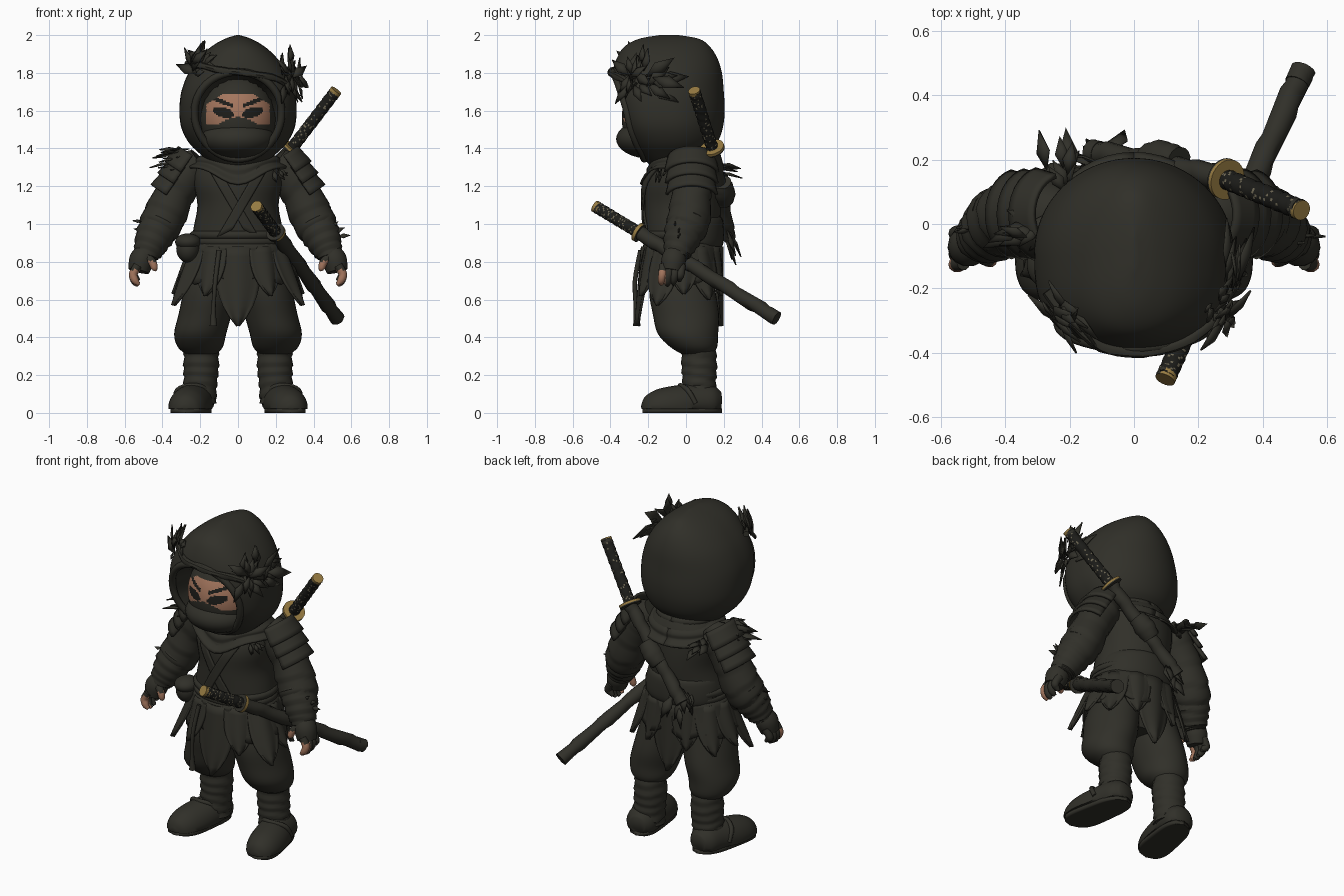
import bpy, bmesh, math, random
from mathutils import Vector as V
from mathutils.bvhtree import BVHTree

random.seed(4)
if "Cube" in bpy.data.objects:
    bpy.data.objects.remove(bpy.data.objects["Cube"])


def material(name, rgb):
    m = bpy.data.materials.new(name)
    m.use_nodes = True
    m.diffuse_color = (*rgb, 1)
    bsdf = m.node_tree.nodes["Principled BSDF"]
    bsdf.inputs["Base Color"].default_value = (*rgb, 1)
    bsdf.inputs["Roughness"].default_value = 0.8
    return m


CLOTH = material("dark olive cloth", (0.03, 0.029, 0.022))
BLACK = material("black wrap", (0.012, 0.012, 0.01))
SKIN = material("skin", (0.37, 0.18, 0.11))
GOLD = material("old gold", (0.31, 0.2, 0.055))
TAN = material("grip speckle", (0.16, 0.14, 0.09))


def finish(name, bm, mats=(CLOTH,), rule=None, thick=0):
    bmesh.ops.recalc_face_normals(bm, faces=bm.faces)
    for f in bm.faces:
        f.smooth = True
        if rule:
            f.material_index = rule(f.calc_center_median())
    me = bpy.data.meshes.new(name)
    bm.to_mesh(me)
    bm.free()
    me.set_sharp_from_angle(angle=0.8)
    for m in mats:
        me.materials.append(m)
    ob = bpy.data.objects.new(name, me)
    bpy.context.scene.collection.objects.link(ob)
    if thick:
        mod = ob.modifiers.new("thickness", "SOLIDIFY")
        mod.thickness, mod.offset = thick, 0


def spline(rows, n):
    """Catmull-Rom through rows of equal-length tuples."""
    out = []
    for i in range(len(rows) - 1):
        a, b, c, d = (rows[max(0, min(len(rows) - 1, i + k))] for k in (-1, 0, 1, 2))
        for j in range(n):
            t = j / n
            out.append([(2 * q + (r - p) * t + (2 * p - 5 * q + 4 * r - s) * t * t
                         + (3 * q - p - 3 * r + s) * t ** 3) / 2 for p, q, r, s in zip(a, b, c, d)])
    return out + [list(rows[-1])]


def skin_rings(rings, closed=False):
    bm = bmesh.new()
    vs = [[bm.verts.new(p) for p in r] for r in rings]
    n = len(vs[0])
    for a, b in zip(vs, vs[1:] + vs[:1] if closed else vs[1:]):
        for i in range(n):
            bm.faces.new((a[i], a[(i + 1) % n], b[(i + 1) % n], b[i]))
    if not closed:
        bm.faces.new(vs[0])
        bm.faces.new(vs[-1])
    return bm


def loft_bm(rows, sides=32, n=4, boxy=1.0):
    """Rows of x, y, z, half width, half depth; boxy below 1 squares off the front."""
    turn = [math.tau * i / sides for i in range(sides)]
    depth = lambda s: s if s > 0 else -(-s) ** boxy
    return skin_rings([[(x + rx * math.cos(a), y + ry * depth(math.sin(a)), z) for a in turn]
                       for x, y, z, rx, ry in spline(rows, n)])


def tube(name, rows, mats=(CLOTH,), sides=16, n=4, ridge=(0, 0), rule=None, closed=False, floor=0):
    """Rows of x, y, z, radius; ridge gives the wrap count and height."""
    pts = rows if closed else spline(rows, n)
    rings = []
    for k, (x, y, z, r) in enumerate(pts):
        nxt = pts[(k + 1) % len(pts)] if closed else pts[min(k + 1, len(pts) - 1)]
        t = (V(nxt[:3]) - V(pts[k - 1 if closed else max(k - 1, 0)][:3])).normalized()
        a = t.cross(V((0, 1, 0)) if abs(t.y) < 0.9 else V((1, 0, 0))).normalized()
        b, ring = t.cross(a), []
        for i in range(sides):
            w = math.tau * i / sides
            rr = r * (1 + ridge[1] * ((k / len(pts) * ridge[0] + 0.25 * math.sin(w)) % 1))
            p = V((x, y, z)) + a * rr * math.cos(w) + b * rr * math.sin(w)
            p.z = max(p.z, floor)
            ring.append(p)
        rings.append(ring)
    finish(name, skin_rings(rings, closed), mats, rule)


def shell(name, f, nu=12, nv=8, thick=0.012):
    """Thin cloth sheet from f(u in -1..1, v in 0..1)."""
    bm = bmesh.new()
    g = [[bm.verts.new(f(2 * i / nu - 1, j / nv)) for i in range(nu + 1)] for j in range(nv + 1)]
    for j in range(nv):
        for i in range(nu):
            bm.faces.new((g[j][i], g[j][i + 1], g[j + 1][i + 1], g[j + 1][i]))
    finish(name, bm, thick=thick)


def ball(name, loc, size, mats=(CLOTH,), rule=None, seg=32):
    bm = bmesh.new()
    bmesh.ops.create_uvsphere(bm, u_segments=seg, v_segments=seg // 2, radius=1)
    for v in bm.verts:
        v.co = V(loc) + V(a * b for a, b in zip(v.co, size))
    finish(name, bm, mats, rule)


def leaves(name, base, face, aim, count, length, spread=0.8, scatter=0.03, lift=0.25):
    """Broad leaves lying against a surface that looks along face, pointing around aim."""
    bm = bmesh.new()
    rnd = lambda: V(random.uniform(-1, 1) for _ in range(3))
    out = V(face).normalized()
    for _ in range(count):
        d = V(aim).normalized() + rnd() * spread
        d = ((d - out * d.dot(out)).normalized() + out * random.uniform(0, lift)).normalized()
        b = V(base) + rnd() * scatter
        side = d.cross(out + rnd() * 0.4).normalized()
        up, size = side.cross(d), length * random.uniform(0.7, 1.15)
        l, r = (b + d * size * 0.45 + side * s * size * 0.2 for s in (1, -1))
        v = [bm.verts.new(p) for p in (b, l, b + d * size, r, b + d * size * 0.5 + up * size * 0.07)]
        for i in range(4):
            bm.faces.new((v[i], v[(i + 1) % 4], v[4]))
    finish(name, bm, thick=0.006)


# Hood with a recessed face opening and folded edge
hood = loft_bm([(0, -.06, 1.31, .13, .13), (0, -.07, 1.37, .2, .18), (0, -.07, 1.43, .26, .235),
                (0, -.08, 1.51, .3, .275), (0, -.09, 1.6, .31, .295), (0, -.1, 1.7, .3, .3),
                (0, -.1, 1.8, .262, .29), (0, -.1, 1.88, .205, .265), (0, -.1, 1.94, .14, .225),
                (0, -.09, 1.98, .07, .16), (0, -.09, 2.0, .008, .05)], 72, 5, .64)
hood_tree = BVHTree.FromBMesh(hood)


def front_of(tree, x, z, lift=0.0):
    hit = tree.ray_cast(V((x, -2, z)), V((0, 1, 0)))[0]
    return (hit.y if hit else -0.2) - lift


for v in hood.verts:
    e = (v.co.x / .225) ** 2 + ((v.co.z - 1.57) / .23) ** 2
    if e < 1 and v.co.y < -0.1:
        v.co.y += 0.17 * min(1, (1 - e) * 4)
finish("hood", hood)
rim = []
for i in range(56):
    a = math.tau * i / 56
    x, z = .23 * math.sin(a) * (1 + .06 * math.cos(a)), 1.575 + .23 * math.cos(a)
    rim.append((x, front_of(hood_tree, x, z, -.004), z, .02))
tube("hood_rim", rim, closed=True, sides=10)


# Face with skin band, brows and eyes, and the mask below
def face_paint(c):
    x = abs(c.x)
    low = 1.53 + .035 * max(0, 1 - (x / .1) ** 2)
    if c.y > -.17 or x > .168 or not low < c.z < 1.69 - max(0, x - .075) * .6:
        return 0
    if .025 < x < .15 and abs(c.z - 1.615 - .38 * x) < .011:
        return 1
    if ((x - .078) / .056) ** 2 + ((c.z - 1.59 - .2 * (x - .078)) / .027) ** 2 < 1:
        return 1
    return 2


ball("face", (0, -.15, 1.56), (.2, .19, .23), (CLOTH, BLACK, SKIN), face_paint, 180)
ball("face_mask", (0, -.185, 1.45), (.195, .185, .105))

# Leafy branch around the brow
branch = []
for x, z in ((-.27, 1.85), (-.2, 1.84), (-.1, 1.815), (0, 1.805), (.1, 1.79), (.2, 1.77), (.27, 1.73)):
    branch.append((x, front_of(hood_tree, x, z, .008), z, .016))
tube("brow_branch", branch, sides=8, ridge=(5, .3))
leaves("right_brow_leaves", (-.225, -.29, 1.82), (-.7, -.6, .3), (0, -.1, .2), 16, .14)
leaves("left_brow_leaves", (.26, -.28, 1.77), (.8, -.5, .2), (0, 0, 0), 18, .13)
leaves("left_side_leaves", (.295, -.19, 1.75), (1, 0, .2), (0, 1, -.1), 9, .17, .6)
leaves("left_upright_leaves", (.26, -.25, 1.82), (.8, -.5, .2), (.1, 0, 1), 3, .12, .2)

# Torso, cowl, crossed robe and belt
torso = loft_bm([(0, -.01, .58, .17, .12), (0, -.01, .75, .25, .17), (0, -.02, .88, .25, .19),
                 (0, -.02, .98, .235, .195), (0, -.015, 1.1, .215, .205), (0, -.015, 1.22, .235, .205),
                 (0, 0, 1.32, .22, .175), (0, 0, 1.42, .12, .12)])
torso_tree = BVHTree.FromBMesh(torso)
finish("torso", torso)


def cowl(u, v):
    a = u * math.pi
    r, dip = .15 + .1 * v, v * (.09 * max(0, math.cos(a)) ** 7 + .05 * max(0, -math.cos(a)))
    fold = .01 * math.sin(v * 14)
    return (1.02 * (r + fold) * math.sin(a), -.01 - (.88 * r + fold) * math.cos(a), 1.4 - .1 * v - dip)


shell("cowl", cowl, 40, 14)
for s, name in ((1, "left_lapel"), (-1, "right_lapel")):
    def lapel(u, v, s=s):
        x, z = s * (.15 - .22 * v + .04 * u), 1.33 - .38 * v + .02 * u
        return x, front_of(torso_tree, x, z, .012 if s > 0 else .006), z
    shell(name, lapel, 6, 12)
for k in range(3):
    finish("belt_wrap", loft_bm([(0, -.02, z + .85 + .036 * k, .235 + w, .19 + w)
                                 for z, w in ((0, .008), (.01, .018), (.03, .018), (.04, .005))], 36, 2))
finish("back_sash", loft_bm([(0, y, z, w, .195) for y, z, w in (
    (-.01, .87, .235), (.003, .9, .24), (.005, .96, .235), (0, 1.02, .22), (-.015, 1.04, .2))], 36, 3))


# Short skirt with broad pointed flaps below it
def skirt(u, v):
    a = u * math.pi
    r = .06 * v * abs(math.sin(a)) + .006 * v * math.cos(9 * a)
    return (.245 + r) * math.sin(a), -.02 - (.2 + r) * math.cos(a), .9 - .2 * v - .02 * v * math.cos(7 * a)


shell("skirt", skirt, 48, 6)
for a, w, low, flare in ((0, .5, .46, .035), (.6, .36, .62, .06), (1.15, .36, .57, .125), (1.6, .36, .63, .09),
                         (2.1, .36, .6, .08), (2.65, .36, .62, .03), (3.14, .5, .46, 0)):
    for s in ((1, -1) if 0 < a < 3 else (1,)):
        def flap(u, v, s=s):
            t = s * (a + u * w * (1 - .95 * v ** 3))
            r = flare * v + .008 * math.cos(u * 4)
            return (.25 + r) * math.sin(t), -.02 - (.205 + r) * math.cos(t), .88 + (low - .88) * v
        shell("skirt_flap", flap)
tube("belt_cord", [(-.1, -.24, .86, .013), (-.12, -.27, .7, .012), (-.13, -.265, .55, .012),
                   (-.13, -.26, .46, .02)], sides=8)
ball("hip_pouch", (-.265, -.12, .87), (.062, .07, .075))
ball("pouch_lid", (-.265, -.125, .905), (.068, .076, .045))

for s, side in ((1, "left_"), (-1, "right_")):
    # Legs and boots
    finish(side + "trouser", loft_bm([(s * x, y, z, rx, ry) for x, y, z, rx, ry in (
        (.11, -.02, .8, .12, .15), (.145, -.02, .65, .14, .175), (.175, 0, .52, .14, .175),
        (.2, .01, .42, .138, .16), (.2, .04, .35, .12, .125), (.195, .06, .31, .08, .08))]))
    tube(side + "shin_wrap", [(s * .195, .065, .36, .084), (s * .195, .07, .25, .088), (s * .2, .07, .15, .084),
                              (s * .21, .07, .06, .09)], sides=20, n=8, ridge=(6, .12))
    tube(side + "boot", [(s * .21, .185, .06, .05), (s * .215, .14, .06, .088), (s * .23, .05, .055, .1),
                         (s * .255, -.06, .035, .108), (s * .272, -.15, .025, .098), (s * .28, -.21, .022, .068),
                         (s * .282, -.235, .02, .02)], sides=24, floor=.02)

    def sole(u, v, s=s):
        w = (.085 + .018 * v) * math.sqrt(max(0, 1 - abs(2 * v - 1) ** 4))
        return s * (.21 + .068 * v + u * w), .19 - .42 * v, .012
    shell(side + "sole", sole, 12, 24, .024)
    tube(side + "boot_strap", [(s * x, y, z, .014) for x, y, z in (
        (.135, .05, .05), (.16, .01, .12), (.24, -.03, .145), (.32, .01, .12), (.33, .05, .05))], sides=8)
    # Sleeves, gauntlets and layered shoulder plates
    tube(side + "sleeve", [(s * .2, .02, 1.34, .07), (s * .26, .03, 1.28, .1), (s * .33, .03, 1.17, .1),
                           (s * .38, .02, 1.06, .108), (s * .42, .005, .98, .105), (s * .45, -.01, .93, .08)],
         sides=24, n=6, ridge=(5, .08))
    tube(side + "forearm_wrap", [(s * .4, .01, 1.02, .102), (s * .445, -.02, .93, .092), (s * .48, -.045, .85, .07),
                                 (s * .49, -.05, .82, .055)], sides=20, n=7, ridge=(6, .14))
    d, nrm = V((s * .13, 0, -.2)), V((s * .84, 0, .55))
    for k in range(3):
        def plate(u, v, k=k):
            r = .106 + .018 * v - .003 * k
            return (V((s * .235, .03, 1.33)) + d * (.3 * k + .45 * v - .1) + nrm * r * math.cos(u * 1.35)
                    + V((0, r * math.sin(u * 1.35) * 1.15, 0)))
        shell(side + "shoulder_plate", plate, 14, 4, .016)
    leaves(side + "sleeve_tufts", (s * .47, 0, .99), (0, -1, .2), (s, 0, .4), 9, .06, .6, .06)
    # Gloved hand with a bare forefinger and thumb tip
    tube(side + "palm", [(s * .485, -.05, .86, .052), (s * .51, -.065, .81, .066), (s * .525, -.075, .75, .055)], sides=14)
    for i in range(4):
        y, low = -.12 + .032 * i, .675 + .006 * (i - 1) ** 2
        tube(side + "finger", [(s * .53, y, .78, .024), (s * .555, y - .005, .735, .022),
                               (s * .545, y - .01, low + .02, .02), (s * .525, y - .01, low, .01)],
             (CLOTH, SKIN), 10, rule=lambda c: int(c.z < .755 and c.y < -.105))
    tube(side + "thumb", [(s * .49, -.09, .83, .024), (s * .455, -.11, .8, .022), (s * .443, -.115, .765, .018),
                          (s * .445, -.115, .752, .008)], (CLOTH, SKIN), 10, rule=lambda c: int(c.z < .805))

# Foliage tufts
leaves("right_shoulder_tufts", (-.3, 0, 1.35), (-.3, 0, 1), (-1, -.2, -.2), 14, .13, .7, .05)
leaves("right_back_tufts", (-.24, .13, 1.31), (-.2, .3, 1), (-.1, 1, 0), 8, .14, .7, .05)
leaves("left_shoulder_tufts", (.2, -.14, 1.28), (.3, -1, .2), (.5, 0, -.4), 6, .07, .8, .02)
leaves("back_tufts", (-.1, .19, .95), (0, 1, .2), (-.1, 0, -1), 9, .14, .6, .05)


# Swords: grip, pommel, guard and ridged scabbard along one line
def sword(name, top, guard, tip, disc, shine, edge):
    top, guard, tip = V(top), V(guard), V(tip)
    d = (guard - top).normalized()
    rod = lambda part, a, b, r, mats=(CLOTH,), **kw: tube(name + part, [(*a, r), (*((a + b) / 2), r), (*b, r)], mats, **kw)
    rod("_grip", top, guard, .03, (BLACK, TAN), sides=24, n=24, ridge=(9, .12),
        rule=lambda c: int(random.random() < .1))
    rod("_pommel", top - d * .01, top + d * .022, .032, (CLOTH, GOLD),
        rule=lambda c: int((c - top - d * .005).dot(V((1, -1, 1))) > 0))
    rod("_guard", guard - d * .01, guard + d * .01, disc, (CLOTH, GOLD), sides=32,
        rule=lambda c: int((c - guard).dot(V(shine)) > edge))
    rod("_scabbard", guard + d * .01, tip, .034, sides=14, n=14, ridge=(5, .24))
    rod("_scabbard_end", tip - (tip - guard) * .06, tip, .038)


sword("back_sword", (.515, .045, 1.7), (.285, .14, 1.4), (-.13, .225, .93), .064, (.6, -.26, .78), -.003)
sword("hip_sword", (.1, -.475, 1.09), (.2, -.25, .955), (.525, .48, .5), .052, (1, 0, 0), .01)
tube("scabbard_binding", [(.14, .19, 1.22, .045), (.09, .2, 1.17, .055), (.04, .2, 1.12, .045)], ridge=(4, .15))
